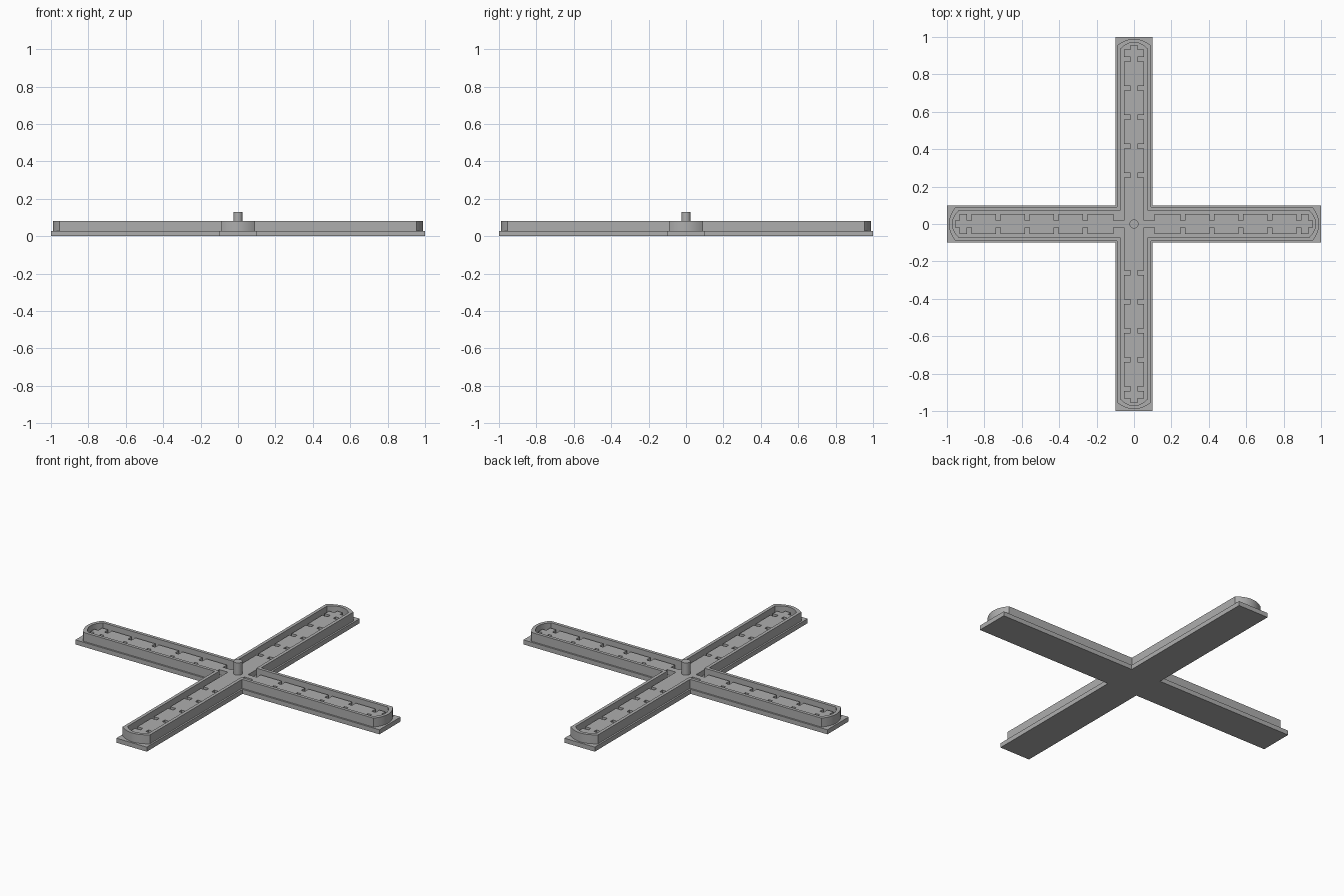
import bpy, bmesh
from math import cos, sin, pi

cube = bpy.data.objects.get("Cube")
if cube:
    bpy.data.objects.remove(cube)

BASE_TOP, PLATE_TOP, RIM_TOP, HUB_TOP = 0.027, 0.057, 0.08, 0.13

grey = bpy.data.materials.new("mid_grey")
grey.use_nodes = True
colour = (0.42, 0.42, 0.42, 1)
grey.diffuse_color = colour
grey.node_tree.nodes["Principled BSDF"].inputs["Base Color"].default_value = colour


def finish(name, bm):
    bmesh.ops.recalc_face_normals(bm, faces=bm.faces)
    mesh = bpy.data.meshes.new(name)
    bm.to_mesh(mesh)
    bm.free()
    mesh.materials.append(grey)
    obj = bpy.data.objects.new(name, mesh)
    bpy.context.collection.objects.link(obj)
    return obj


def turn(points, quarter):
    c, s = round(cos(quarter * pi / 2)), round(sin(quarter * pi / 2))
    return [(x * c - y * s, x * s + y * c) for x, y in points]


def prism(name, outline, bottom, top):
    bm = bmesh.new()
    face = bm.faces.new([bm.verts.new((x, y, bottom)) for x, y in outline])
    result = bmesh.ops.extrude_face_region(bm, geom=[face], use_keep_orig=True)
    verts = [g for g in result["geom"] if isinstance(g, bmesh.types.BMVert)]
    bmesh.ops.translate(bm, verts=verts, vec=(0, 0, top - bottom))
    return finish(name, bm)


def cross(half, shoulder, tip, steps):
    """Outline of a cross whose arms end in a shallow arc."""
    arm = [(half, -half)]
    for i in range(steps + 1):
        t = 2 * i / steps - 1
        arm.append((shoulder + (tip - shoulder) * (1 - t * t), half * t))
    return [p for q in range(4) for p in turn(arm, q)]


# Flat cross-shaped base
prism("base", cross(0.1, 1, 1, 1), 0, BASE_TOP)

# Raised rim with rounded arm ends
outer = cross(0.09, 0.955, 0.99, 14)
inner = cross(0.071, 0.937, 0.971, 14)
bm = bmesh.new()
loops = [[bm.verts.new((x, y, z)) for x, y in line]
         for line, z in ((outer, BASE_TOP), (outer, RIM_TOP),
                         (inner, RIM_TOP), (inner, BASE_TOP))]
for k in range(4):
    a, b = loops[k], loops[(k + 1) % 4]
    for i in range(len(a)):
        j = (i + 1) % len(a)
        bm.faces.new((a[i], a[j], b[j], b[i]))
finish("rim", bm)


# Notched inlay: each arm is drawn on one side and mirrored
def inlay_side(necked):
    wide, narrow, gap = 0.054, 0.018, 0.012
    side = [(wide, narrow), (0.11, narrow), (0.11, wide)] if necked else [(wide, wide)]
    for i in range(5):
        x = 0.26 + 0.155 * i
        side += [(x - gap, wide), (x - gap, narrow), (x + gap, narrow), (x + gap, wide)]
    return side + [(0.932, wide), (0.932, narrow), (0.957, narrow)]


outline = []
for q in range(4):
    side = inlay_side(q % 2 == 0)
    if q % 2:
        side[0] = (0.054, 0.054)
        side = side[1:]
    mirrored = [(x, -y) for x, y in side]
    outline += turn(mirrored + side[::-1], q)
# The cross arms meet the necks at the centre block
centre = []
for q in range(4):
    side = inlay_side(q % 2 == 0)
    arm = [(x, -y) for x, y in side] + side[::-1]
    if q % 2:
        arm = [(0.054, -0.054)] + arm[1:-1] + [(0.054, 0.054)]
    centre += turn(arm, q)
prism("inlay", centre, BASE_TOP, PLATE_TOP)

# Centre peg
bm = bmesh.new()
bmesh.ops.create_cone(bm, cap_ends=True, segments=32, radius1=0.024, radius2=0.024,
                      depth=HUB_TOP - BASE_TOP)
bmesh.ops.translate(bm, verts=bm.verts, vec=(0, 0, (HUB_TOP + BASE_TOP) / 2))
finish("centre_peg", bm)

# Smooth curved walls, keep hard edges
for name in ("rim", "centre_peg"):
    obj = bpy.data.objects[name]
    bpy.ops.object.select_all(action="DESELECT")
    obj.select_set(True)
    bpy.context.view_layer.objects.active = obj
    bpy.ops.object.shade_smooth_by_angle()
